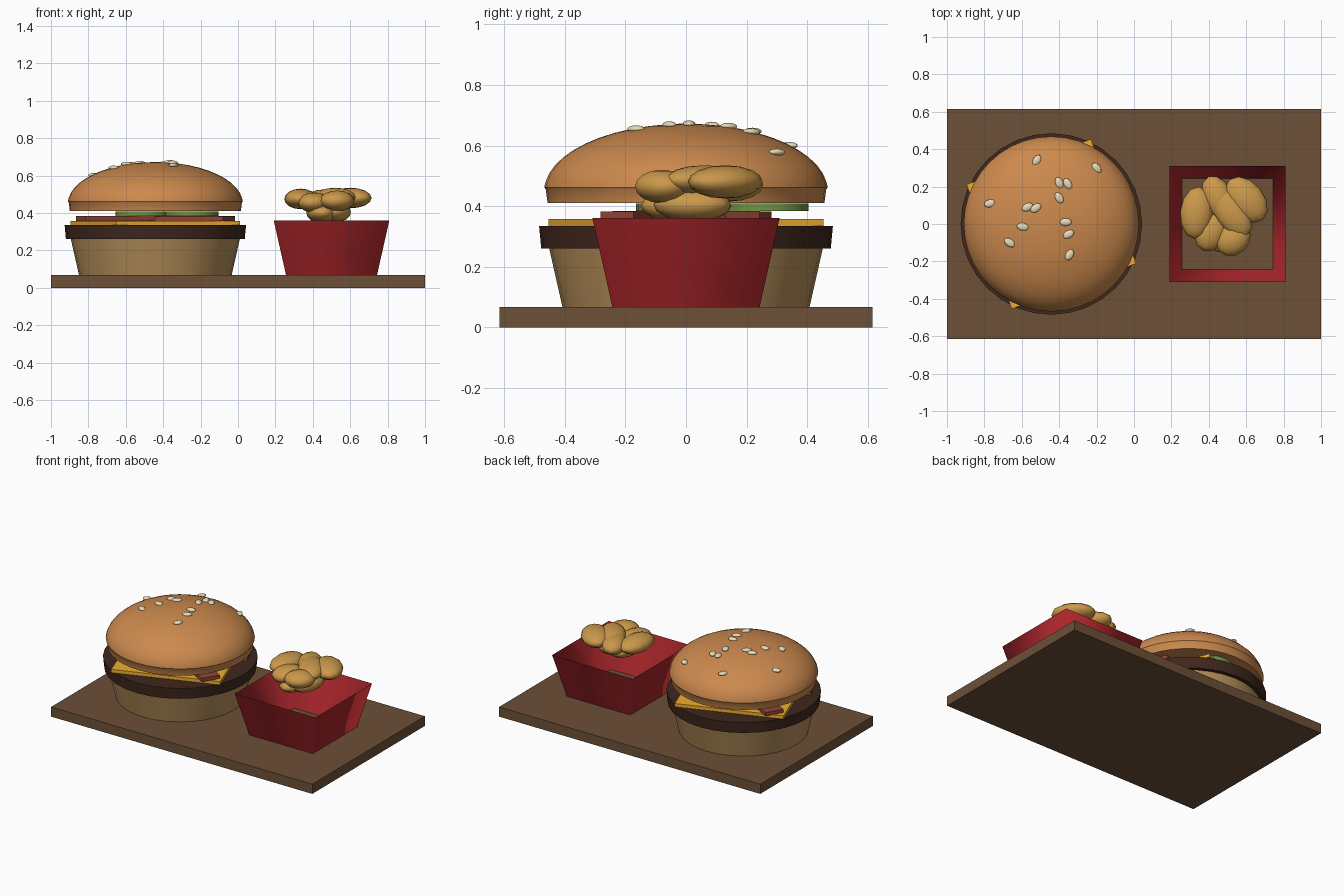
import bpy, math
from mathutils import Vector

if "Cube" in bpy.data.objects:
    bpy.data.objects.remove(bpy.data.objects["Cube"])

CX = -0.442   # burger centre
BOX_X = 0.50  # nugget box centre


def mat(name, r, g, b):
    m = bpy.data.materials.new(name)
    m.diffuse_color = (r, g, b, 1)
    m.use_nodes = True
    m.node_tree.nodes["Principled BSDF"].inputs["Base Color"].default_value = m.diffuse_color
    return m


WOOD = mat("wood", .15, .08, .038)
CRUST = mat("crust", .60, .25, .075)
BREAD = mat("bread", .46, .27, .10)
MEAT = mat("meat", .05, .02, .012)
CHEESE = mat("cheese", .85, .42, .03)
BACON = mat("bacon", .28, .06, .035)
PICKLE = mat("pickle", .16, .30, .06)
RED = mat("red", .42, .02, .025)
NUGGET = mat("nugget", .60, .32, .07)
SEED = mat("seed", .80, .70, .48)


def finish(name, material, angle=None):
    ob = bpy.context.object
    ob.name = name
    ob.data.materials.append(material)
    if angle:
        bpy.ops.object.shade_smooth_by_angle(angle=math.radians(angle))
    return ob


def slab(name, material, x, y, z0, z1, sx, sy, rot=0):
    bpy.ops.mesh.primitive_cube_add(size=1, location=(x, y, (z0 + z1) / 2),
                                    rotation=(0, 0, math.radians(rot)))
    bpy.context.object.scale = (sx, sy, z1 - z0)
    return finish(name, material)


def disc(name, material, x, y, z0, z1, r0, r1, sides=32):
    bpy.ops.mesh.primitive_cone_add(vertices=sides, radius1=r0, radius2=r1, depth=z1 - z0,
                                    location=(x, y, (z0 + z1) / 2))
    return finish(name, material, 40)


def blob(name, material, loc, size, rot, seg, rings):
    bpy.ops.mesh.primitive_uv_sphere_add(segments=seg, ring_count=rings, radius=1, location=loc,
                                         rotation=(0, 0, math.radians(rot)))
    bpy.context.object.scale = size
    return finish(name, material, 60)


def lathe(name, material, profile, x, sides):
    verts, faces = [], []
    for r, z in profile:
        for i in range(sides):
            a = 2 * math.pi * i / sides
            verts.append((r * math.cos(a), r * math.sin(a), z))
    for k in range(len(profile) - 1):
        for i in range(sides):
            j = (i + 1) % sides
            faces.append((k * sides + i, k * sides + j, (k + 1) * sides + j, (k + 1) * sides + i))
    top = len(verts)
    verts.append((0, 0, DOME_Z + DOME_H))
    last = (len(profile) - 1) * sides
    faces += [(last + i, last + (i + 1) % sides, top) for i in range(sides)]
    faces.append(tuple(reversed(range(sides))))
    me = bpy.data.meshes.new(name)
    me.from_pydata(verts, [], faces)
    ob = bpy.data.objects.new(name, me)
    ob.location.x = x
    bpy.context.collection.objects.link(ob)
    bpy.context.view_layer.objects.active = ob
    ob.select_set(True)
    return finish(name, material, 40)


# Serving board
slab("serving_board", WOOD, 0, 0, 0, .067, 2, 1.232)

# Lower burger layers
disc("bottom_bun", BREAD, CX, 0, .067, .262, .408, .452)
disc("patty", MEAT, CX, 0, .26, .335, .478, .485)
slab("cheese_slice", CHEESE, CX, 0, .335, .358, .708, .708, 20)
slab("bacon_strip_1", BACON, CX, 0, .358, .382, .91, .125, -30)
slab("bacon_strip_2", BACON, CX, 0, .36, .384, .88, .125, 25)
for n, (x, y) in enumerate([(-.51, .01), (-.25, -.02), (-.40, .26)], 1):
    disc(f"pickle_{n}", PICKLE, x, y, .384, .409, .145, .145, 20)

# Top bun: short rim and elliptical dome
DOME_Z, DOME_H, DOME_R = .45, .222, .468
profile = [(.457, .41), (.463, .455), (DOME_R, .462)]
for k in range(1, 12):
    t = math.radians(7.5 * k)
    profile.append((DOME_R * math.cos(t), DOME_Z + DOME_H * math.sin(t)))
lathe("top_bun", CRUST, profile, CX, 40)

# Sesame seeds resting on the dome
seeds = [(-.52, .34, 60), (-.20, .30, -50), (-.40, .22, -70), (-.355, .215, -60), (-.40, .14, -60),
         (-.77, .11, 15), (-.57, .09, 25), (-.525, .085, 35), (-.365, .01, 0), (-.595, -.015, -10),
         (-.35, -.055, 30), (-.665, -.10, -35), (-.345, -.165, 60)]
for n, (x, y, rot) in enumerate(seeds, 1):
    d = Vector((x - CX, y)).length / DOME_R
    z = DOME_Z + DOME_H * math.sqrt(1 - d * d)
    blob(f"sesame_seed_{n}", SEED, (x, y, z + .002), (.032, .021, .012), rot, 12, 8)

# Open nugget box
bpy.ops.mesh.primitive_cone_add(vertices=4, radius1=.243 * math.sqrt(2), radius2=.309 * math.sqrt(2),
                                depth=.293, end_fill_type='NOTHING',
                                location=(BOX_X, 0, .2135), rotation=(0, 0, math.pi / 4))
finish("nugget_box", RED)
bpy.ops.object.shade_smooth()

# Nugget pile
nuggets = [(.335, .06, .475, .14, .088, .055, 85), (.45, .14, .47, .125, .08, .055, 115),
           (.60, .13, .48, .14, .095, .055, -50), (.52, .06, .485, .15, .085, .05, -55),
           (.41, -.04, .455, .11, .085, .055, 70), (.53, -.08, .465, .10, .085, .055, 40),
           (.45, .0, .40, .15, .085, .055, 90), (.52, .02, .405, .13, .085, .055, 80)]
for n, (x, y, z, a, b, c, rot) in enumerate(nuggets, 1):
    blob(f"nugget_{n}", NUGGET, (x, y, z), (a, b, c), rot, 12, 8)
